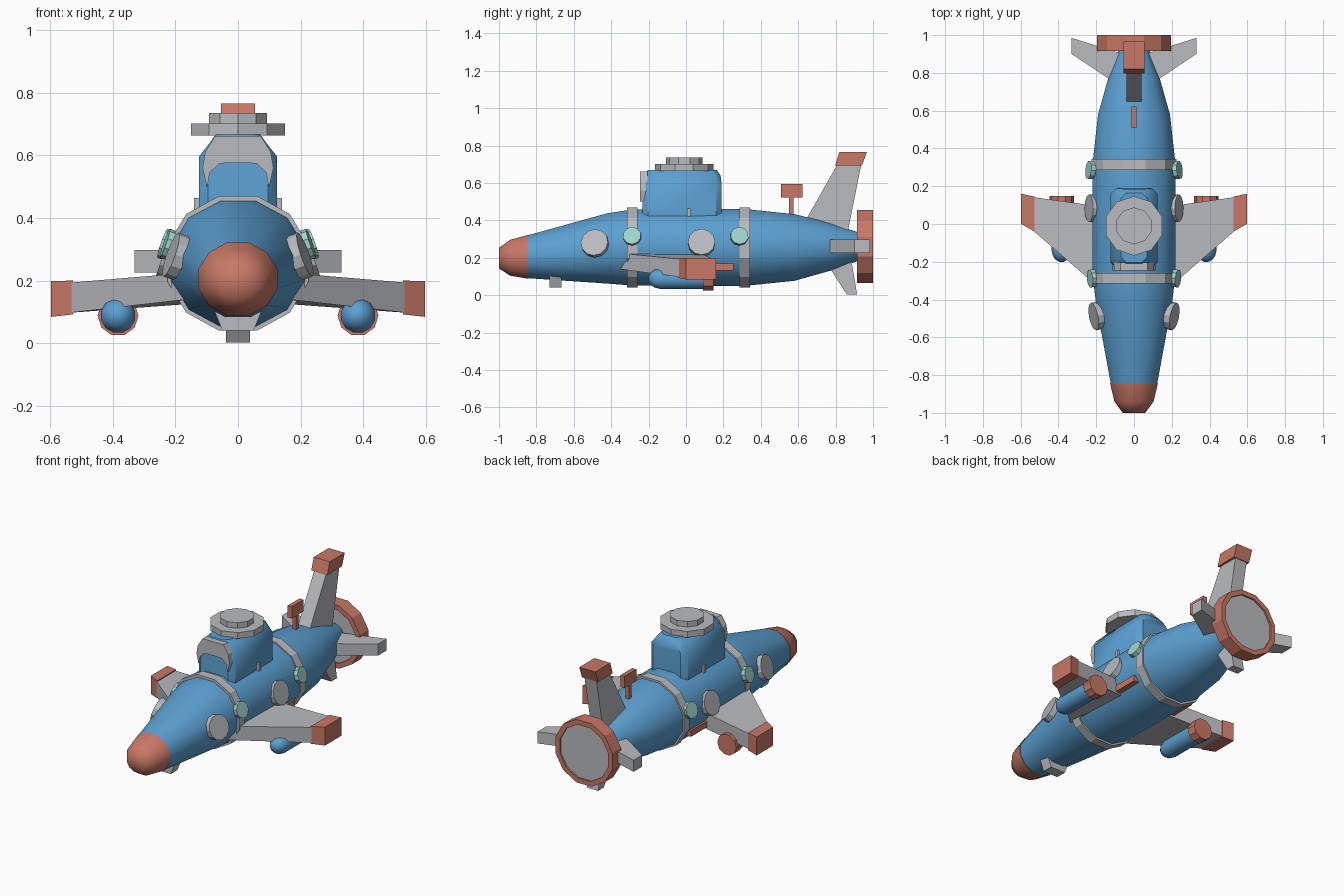
import bpy, bmesh, math
from mathutils import Vector, Matrix

if "Cube" in bpy.data.objects:
    bpy.data.objects.remove(bpy.data.objects["Cube"], do_unlink=True)


def material(name, rgb):
    m = bpy.data.materials.new(name)
    m.use_nodes = True
    m.diffuse_color = (*rgb, 1)
    m.node_tree.nodes["Principled BSDF"].inputs["Base Color"].default_value = (*rgb, 1)
    return m


BLUE = material("hull blue", (0.107, 0.352, 0.645))
RED = material("coral red", (0.578, 0.188, 0.133))
GREY = material("light grey", (0.485, 0.50, 0.53))
TEAL = material("pale teal", (0.35, 0.66, 0.61))


def finish(name, bm, mat, smooth=None):
    bmesh.ops.recalc_face_normals(bm, faces=bm.faces)
    me = bpy.data.meshes.new(name)
    bm.to_mesh(me)
    bm.free()
    me.materials.append(mat)
    ob = bpy.data.objects.new(name, me)
    bpy.context.collection.objects.link(ob)
    if smooth:
        bpy.ops.object.select_all(action='DESELECT')
        ob.select_set(True)
        bpy.context.view_layer.objects.active = ob
        bpy.ops.object.shade_smooth_by_angle(angle=math.radians(smooth))
    return ob


def skin(name, rings, mat, smooth=None, closed=False):
    """Bridge equal point rings; cap the ends, or join last to first."""
    bm = bmesh.new()
    rows = [[bm.verts.new(p) for p in ring] for ring in rings]
    n = len(rows[0])
    pairs = list(zip(rows, rows[1:])) + ([(rows[-1], rows[0])] if closed else [])
    for a, b in pairs:
        for i in range(n):
            j = (i + 1) % n
            bm.faces.new((a[i], a[j], b[j], b[i]))
    if not closed:
        bm.faces.new(rows[0])
        bm.faces.new(rows[-1])
    return finish(name, bm, mat, smooth)


def circle(y, z, h, wide=1.0, x=0.0, n=12):
    """Upright polygon ring with a flat on top; h is its half height."""
    r = h / math.cos(math.pi / n)
    angles = [2 * math.pi * (i + 0.5) / n for i in range(n)]
    return [(x + r * wide * math.sin(a), y, z + r * math.cos(a)) for a in angles]


def lathe(name, stations, mat, wide=1.0, x=0.0, n=12, smooth=40, closed=False):
    return skin(name, [circle(y, z, h, wide, x, n) for y, z, h in stations],
                mat, smooth, closed)


def box(name, x, y, z, mat):
    return skin(name, [[(x[0], y[0], k), (x[1], y[0], k), (x[1], y[1], k),
                        (x[0], y[1], k)] for k in z], mat)


def side_plate(name, yz, half, mat):
    return skin(name, [[(x, y, z) for y, z in yz] for x in (-half, half)], mat)


def disc(name, centre, normal, r, depth, mat, n=12):
    bm = bmesh.new()
    turn = Vector(normal).to_track_quat('Z', 'Y').to_matrix().to_4x4()
    bmesh.ops.create_cone(bm, cap_ends=True, segments=n, radius1=r, radius2=r,
                          depth=depth, matrix=Matrix.Translation(centre) @ turn)
    return finish(name, bm, mat)


# Hull, nose cap and bands
lathe("hull", [(-0.85, 0.205, 0.114), (-0.42, 0.25, 0.188), (-0.28, 0.255, 0.204),
               (0.31, 0.255, 0.206), (0.58, 0.255, 0.178), (0.78, 0.258, 0.125),
               (0.94, 0.26, 0.07)], BLUE, wide=1.07)
lathe("nose_cap", [(-1.0, 0.198, 0.055), (-0.94, 0.2, 0.096), (-0.845, 0.205, 0.117)],
      RED, wide=1.08, smooth=60)
for label, y in (("front", -0.287), ("rear", 0.315)):
    lathe(label + "_band", [(y - 0.028, 0.255, 0.215), (y + 0.028, 0.255, 0.215)],
          GREY, wide=1.05, smooth=None)

# Propeller shroud with its disc
lathe("shroud", [(0.915, 0.26, 0.165), (0.915, 0.26, 0.195), (1.0, 0.26, 0.195),
                 (1.0, 0.26, 0.165)], RED, smooth=None, closed=True)
lathe("shroud_disc", [(0.925, 0.26, 0.168), (0.99, 0.26, 0.168)], GREY, smooth=None)


# Tower, a stack of chamfered rectangles
def tower_ring(z, hx, y0, y1, c):
    right = [(hx - c, y0), (hx, y0 + c), (hx, y1 - c), (hx - c, y1)]
    return [(x, y, z) for x, y in right + [(-x, y) for x, y in reversed(right)]]


skin("tower", [tower_ring(0.40, 0.125, -0.235, 0.19, 0.03),
               tower_ring(0.595, 0.125, -0.23, 0.19, 0.03),
               tower_ring(0.64, 0.09, -0.222, 0.185, 0.03),
               tower_ring(0.668, 0.07, -0.205, 0.165, 0.03)], BLUE, smooth=40)

# Arched windshield, a strip of outer and inner points across the tower front
half_arch = [((0.1, 0.5), (0.097, 0.505)), ((0.113, 0.56), (0.09, 0.545)),
             ((0.105, 0.61), (0.06, 0.573)), ((0.072, 0.662), (0.04, 0.575))]
arch = half_arch + [((-o[0], o[1]), (-i[0], i[1])) for o, i in reversed(half_arch)]
skin("windshield", [[(o[0], -0.245, o[1]), (i[0], -0.245, i[1]),
                     (i[0], -0.205, i[1]), (o[0], -0.205, o[1])] for o, i in arch], GREY)

# Hatch
disc("hatch_base", (0, -0.01, 0.682), (0, 0, 1), 0.157, 0.038, GREY, n=10)
disc("hatch_lid", (0, -0.01, 0.717), (0, 0, 1), 0.098, 0.036, GREY, n=10)

# Periscope
box("periscope_post", (-0.012, 0.012), (0.55, 0.575), (0.41, 0.53), RED)
box("periscope_head", (-0.014, 0.014), (0.507, 0.622), (0.522, 0.595), RED)

# Upright tail fins and front skid
side_plate("top_fin", [(0.64, 0.40), (0.81, 0.70), (0.937, 0.70), (0.865, 0.34)], 0.041, GREY)
side_plate("top_fin_tip", [(0.797, 0.692), (0.82, 0.765), (0.967, 0.765), (0.94, 0.692)],
           0.055, RED)
side_plate("bottom_fin", [(0.74, 0.19), (0.86, 0.003), (0.915, 0.003), (0.88, 0.21)],
           0.038, GREY)
skin("front_skid", [[(-w, y, z) for y in (-0.73, -0.665)] + [(w, y, z) for y in (-0.665, -0.73)]
                    for w, z in ((0.05, 0.04), (0.078, 0.11))], GREY)

# Paired parts
for s, side in ((1, "left"), (-1, "right")):
    def wing_ring(x, y0, y1, front, back):
        return [(s * x, y0, front[0]), (s * x, y1, back[0]),
                (s * x, y1, back[1]), (s * x, y0, front[1])]

    skin(side + "_wing", [wing_ring(0.16, -0.36, 0.09, (0.14, 0.225), (0.125, 0.22)),
                          wing_ring(0.54, -0.03, 0.143, (0.097, 0.193), (0.097, 0.193))], GREY)
    skin(side + "_wing_tip", [wing_ring(0.527, -0.04, 0.145, (0.092, 0.2), (0.092, 0.2)),
                              wing_ring(0.597, 0.0, 0.16, (0.084, 0.198), (0.084, 0.198))], RED)
    skin(side + "_tail_fin", [[(s * x, y, z) for x, y in
                               ((0.06, 0.72), (0.33, 0.90), (0.33, 0.985), (0.06, 0.90))]
                              for z in (0.226, 0.298)], GREY)

    # Thruster pod
    lathe(side + "_pod", [(-0.2, 0.088, 0.012), (-0.188, 0.088, 0.033), (-0.168, 0.088, 0.047),
                          (-0.14, 0.088, 0.054), (0.11, 0.088, 0.054)],
          BLUE, x=s * 0.383, smooth=50)
    lathe(side + "_pod_ring", [(0.09, 0.088, 0.062), (0.147, 0.088, 0.062)],
          RED, x=s * 0.383, n=10, smooth=None)

    # Keel rail and tower bracket
    box(side + "_rail", sorted((s * 0.17, s * 0.213)), (-0.24, 0.255), (0.133, 0.17), RED)
    box(side + "_bracket", sorted((s * 0.11, s * 0.14)), (0.005, 0.023), (0.42, 0.463), GREY)

    # Portholes and lamps
    disc(side + "_front_porthole", (s * 0.198, -0.487, 0.277), (s, -0.2, 0.35), 0.074, 0.035, GREY)
    disc(side + "_rear_porthole", (s * 0.222, 0.083, 0.28), (s, 0, 0.33), 0.073, 0.035, GREY)
    disc(side + "_front_lamp", (s * 0.222, -0.288, 0.315), (s, -0.1, 0.35), 0.049, 0.025, TEAL, n=10)
    disc(side + "_rear_lamp", (s * 0.23, 0.285, 0.315), (s, 0.1, 0.35), 0.049, 0.025, TEAL, n=10)
